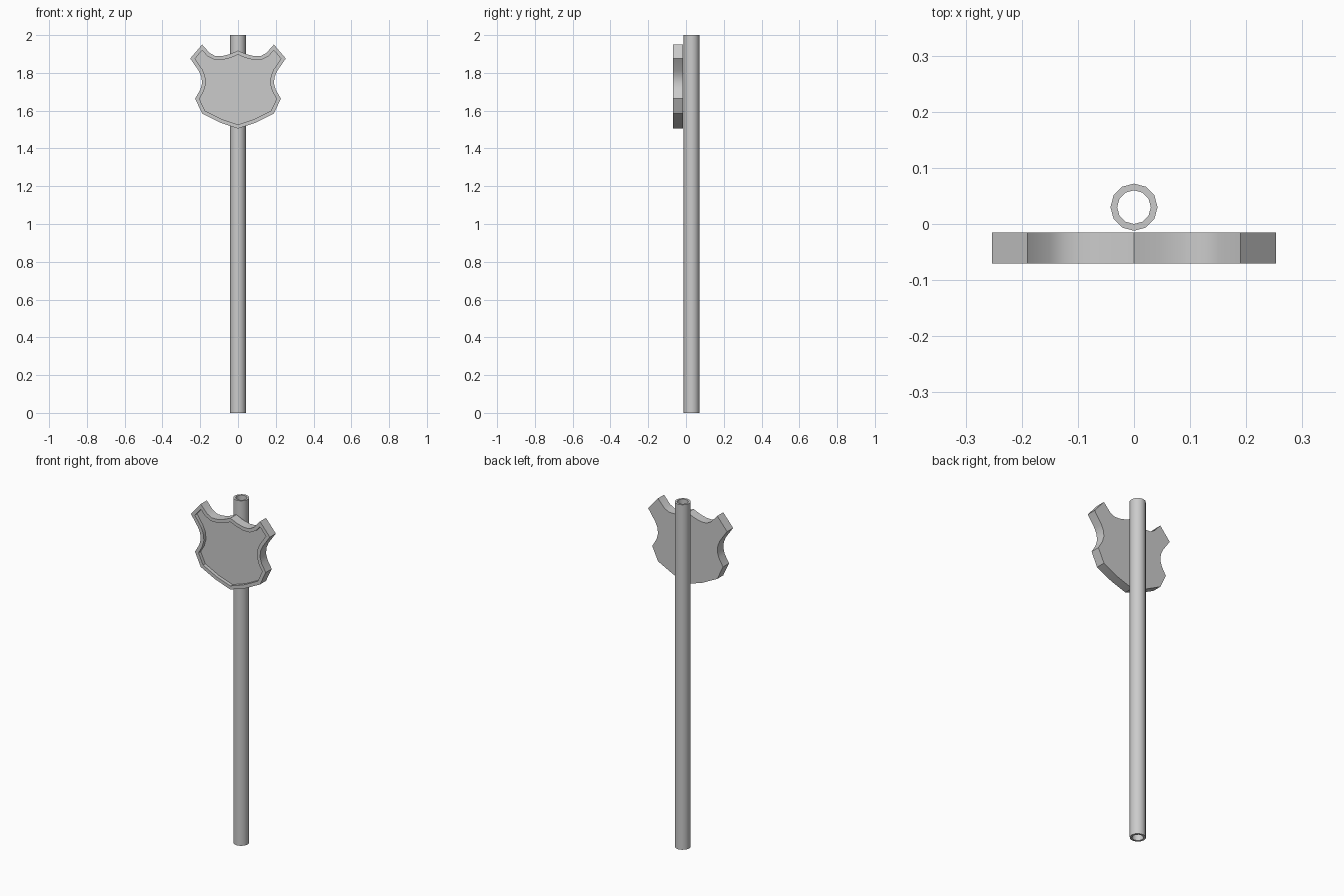
import bpy, bmesh, math

if "Cube" in bpy.data.objects:
    bpy.data.objects.remove(bpy.data.objects["Cube"])

FRONT, BACK = -0.07, -0.015


def finish(name, bm, angle):
    mesh = bpy.data.meshes.new(name)
    bm.to_mesh(mesh)
    bm.free()
    obj = bpy.data.objects.new(name, mesh)
    bpy.context.collection.objects.link(obj)
    bpy.ops.object.select_all(action='DESELECT')
    obj.select_set(True)
    bpy.context.view_layer.objects.active = obj
    bpy.ops.object.shade_smooth_by_angle(angle=math.radians(angle))
    return obj


# Hollow pole: a rectangular wall section spun into a 12-sided tube
bm = bmesh.new()
section = [(0.042, 0), (0.042, 2), (0.03, 2), (0.03, 0)]
verts = [bm.verts.new((r, 0.03, z)) for r, z in section]
edges = [bm.edges.new((verts[i], verts[(i + 1) % 4])) for i in range(4)]
bmesh.ops.spin(bm, geom=verts + edges, cent=(0, 0.03, 0), axis=(0, 0, 1),
               angle=math.tau, steps=12, use_merge=True)
bmesh.ops.remove_doubles(bm, verts=bm.verts, dist=1e-4)
bmesh.ops.recalc_face_normals(bm, faces=bm.faces)
finish("pole", bm, 40)

# Shield plate: half outline mirrored, from bottom point up to top centre
half = [(0, 1.505), (0.095, 1.537), (0.19, 1.585), (0.227, 1.664),
        (0.2, 1.71), (0.19, 1.745), (0.194, 1.78), (0.207, 1.81),
        (0.253, 1.876), (0.19, 1.95), (0.15, 1.905), (0.12, 1.889),
        (0.085, 1.889), (0.045, 1.899), (0, 1.918)]
outline = half + [(-x, z) for x, z in half[-2:0:-1]]
bm = bmesh.new()
front = bm.faces.new([bm.verts.new((x, FRONT, z)) for x, z in outline])
back_verts = [bm.verts.new((x, BACK, z)) for x, z in outline]
bm.faces.new(back_verts[::-1])
rim = list(front.verts)
for i in range(len(rim)):
    j = (i + 1) % len(rim)
    bm.faces.new((rim[j], rim[i], back_verts[i], back_verts[j]))
bmesh.ops.recalc_face_normals(bm, faces=bm.faces)

# Raised rim around a recessed panel
bmesh.ops.inset_region(bm, faces=[front], thickness=0.02, use_even_offset=True)
bmesh.ops.inset_region(bm, faces=[front], thickness=0, depth=-0.02)
finish("shield", bm, 35)
